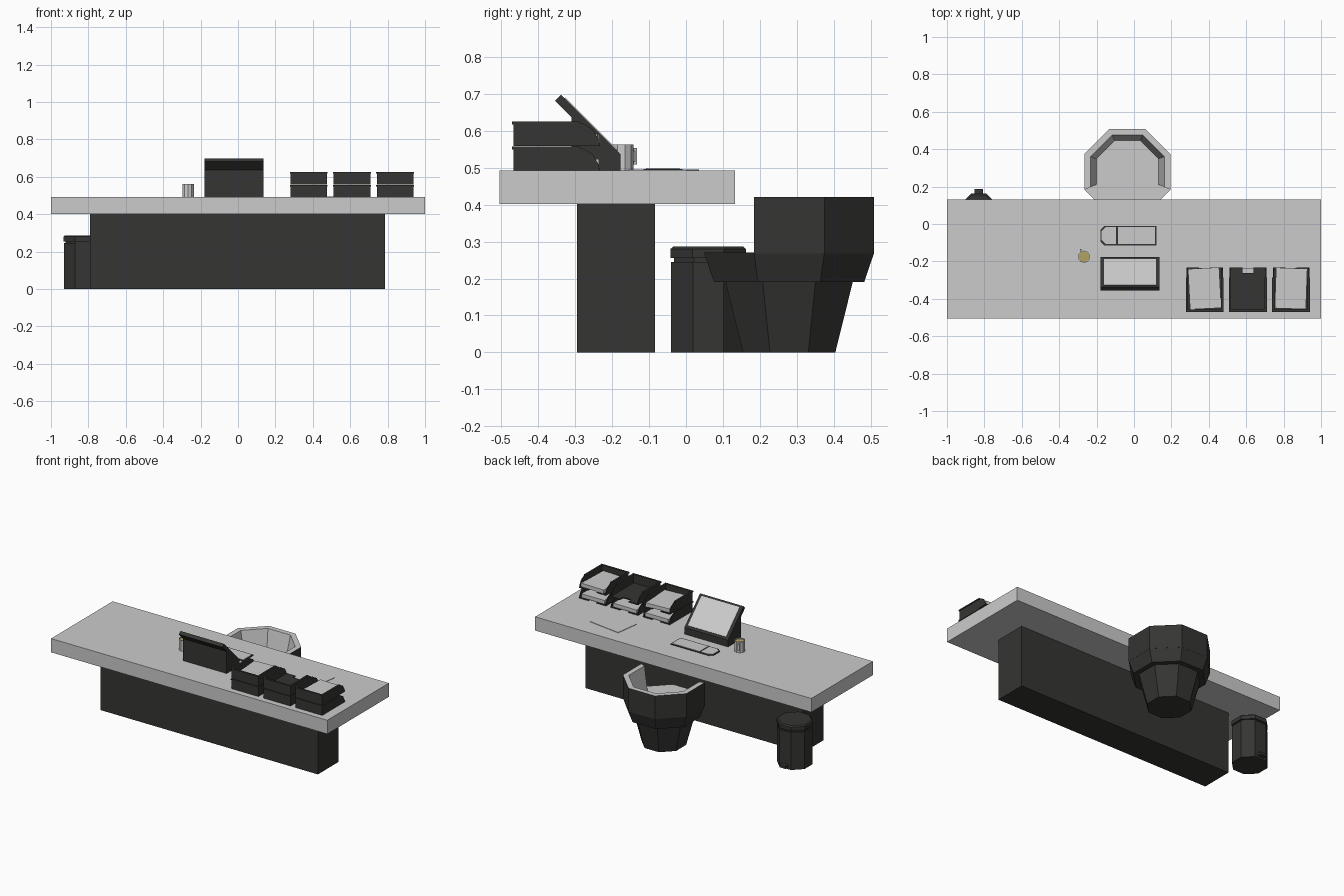
import bpy, bmesh, math
from mathutils import Matrix

if "Cube" in bpy.data.objects:
    bpy.data.objects.remove(bpy.data.objects["Cube"])


def material(name, r, g, b):
    m = bpy.data.materials.new(name)
    m.diffuse_color = (r, g, b, 1)
    m.use_nodes = True
    m.node_tree.nodes["Principled BSDF"].inputs["Base Color"].default_value = m.diffuse_color
    return m


DARK = material("dark", .035, .035, .033)
GOLD = material("gold", .45, .36, .12)
LIGHT = material("light", .8, .8, .8)


def finish(name, bm, *mats):
    bmesh.ops.recalc_face_normals(bm, faces=bm.faces)
    me = bpy.data.meshes.new(name)
    bm.to_mesh(me)
    bm.free()
    ob = bpy.data.objects.new(name, me)
    bpy.context.collection.objects.link(ob)
    for m in mats:
        if m:
            me.materials.append(m)
    return ob


def loft(name, rings, mats=(None,), slots=None, caps=(0, 0)):
    """Skin a list of closed rings; slots gives a material per ring edge."""
    bm = bmesh.new()
    vs = [[bm.verts.new(p) for p in r] for r in rings]
    n = len(rings[0])
    for a, b in zip(vs, vs[1:]):
        for j in range(n):
            f = bm.faces.new((a[j], a[(j + 1) % n], b[(j + 1) % n], b[j]))
            f.material_index = slots[j] if slots else 0
    for ring, slot in ((vs[0], caps[0]), (vs[-1], caps[1])):
        bm.faces.new(ring).material_index = slot
    return finish(name, bm, *mats)


def box(name, x0, x1, y0, y1, z0, z1, mat=None, turn=0):
    bm = bmesh.new()
    bmesh.ops.create_cube(bm, size=1)
    bm.transform(Matrix.Translation(((x0 + x1) / 2, (y0 + y1) / 2, (z0 + z1) / 2))
                 @ Matrix.Rotation(turn, 4, 'Z')
                 @ Matrix.Diagonal((x1 - x0, y1 - y0, z1 - z0, 1)))
    return finish(name, bm, mat)


def side_prism(name, yz, x0, x1, mat=None):
    return loft(name, [[(x, y, z) for y, z in yz] for x in (x0, x1)], (mat,))


def flat_prism(name, xy, z0, z1, mat=None):
    return loft(name, [[(x, y, z) for x, y in xy] for z in (z0, z1)], (mat,))


def ngon(cx, cy, apothem, z, n=8):
    r = apothem / math.cos(math.pi / n)
    return [(cx + r * math.cos((k - .5) * math.tau / n),
             cy + r * math.sin((k - .5) * math.tau / n), z) for k in range(n)]


def turned(name, cx, cy, profile, n=8, **kw):
    return loft(name, [ngon(cx, cy, a, z, n) for a, z in profile], **kw)


# Desk
box("desk_top", -1, 1, -.505, .132, .402, .492)
box("desk_base", -.79, .785, -.295, -.084, 0, .402, DARK)

# Tub chair: seat body, then wrap-around back
CX, CY = -.035, .279
turned("chair_seat", CX, CY, [(.125, 0), (.172, .19), (.203, .19), (.23, .27)],
       mats=(DARK, LIGHT), caps=(0, 1))
corners = [ngon(CX, CY, a, z) for a, z in ((.23, .268), (.23, .42), (.197, .42), (.166, .268))]
loft("chair_back", [[c[k] for c in corners] for k in range(6)],
     (DARK, LIGHT), slots=(0, 1, 1, 0))

# Waste bin
BX, BY = -.83, .06
turned("bin_body", BX, BY, [(.1, 0), (.1, .245)], mats=(DARK,))
turned("bin_neck", BX, BY, [(.093, .24), (.093, .26)], mats=(DARK,))
turned("bin_lid", BX, BY, [(.102, .255), (.102, .28), (.094, .287)], mats=(DARK,))
box("bin_pedal", BX - .022, BX + .022, BY + .09, BY + .127, .012, .03, DARK)

# Computer screen leaning back at 45 degrees
side_prism("monitor_body", [(-.355, .681), (-.338, .697), (-.177, .536), (-.177, .491),
                            (-.31, .491), (-.31, .636)], -.18, .135, DARK)
side_prism("monitor_screen", [(-.329, .686), (-.327, .690), (-.186, .549), (-.188, .545)],
           -.16, .117)

# Keyboard: dark rim with two light panels
def keyboard_outline(i, x1):
    a, b, y0, y1, c = -.18 + i, x1, -.115 + i, -.01 - i, .022
    return [(a, y0 + c), (a + c, y0), (b, y0), (b, y1), (a + c, y1), (a, y1 - c)]


flat_prism("keyboard_rim", keyboard_outline(0, .12), .491, .496, DARK)
flat_prism("keyboard_left_panel", keyboard_outline(.007, -.096), .495, .4985)
box("keyboard_right_panel", -.086, .113, -.108, -.017, .495, .4985)

# Loose sheet of paper
box("desk_paper", .455, .685, -.14, .02, .491, .495, turn=math.radians(-8))

# Mug with handle and drink
MX, MY = -.267, -.175
turned("mug", MX, MY, [(.031, .491), (.031, .562), (.027, .562), (.027, .548)], n=10)
turned("mug_drink", MX, MY, [(.0275, .545), (.0275, .556)], n=10, mats=(GOLD,))
for part, y0, y1, z0, z1 in (("top", .025, .045, .545, .553), ("grip", .038, .045, .515, .547),
                             ("bottom", .025, .045, .509, .517)):
    ob = box("mug_handle_" + part, -.005, .005, y0, y1, z0, z1)
    ob.location = (MX, MY, 0)
    ob.rotation_euler.z = math.radians(25)


# Letter trays: three stacks of two
def tray(label, x0, x1, z, paper_turn):
    yb, yf, t, m = -.467, -.232, .006, (x0 + x1) / 2
    wall = [(yb, z), (yf - .005, z), (yf - .005, z + .018), (yf - .02, z + .045),
            (yf - .05, z + .062), (yb, z + .062)]
    for s, x in (("left", x0), ("right", x1 - t)):
        side_prism(f"tray_{s}_wall_{label}", wall, x, x + t, DARK)
        box(f"tray_{s}_lip_{label}", x - .003, x + t + .003, yb, yf - .055, z + .058, z + .066, DARK)
    box(f"tray_back_wall_{label}", x0, x1, yb, yb + t, z, z + .062, DARK)
    box(f"tray_back_lip_{label}", x0 - .003, x1 + .003, yb - .004, yb + t + .003,
        z + .058, z + .066, DARK)
    # Floor with a finger notch at the front
    flat_prism(f"tray_floor_{label}", [(x0, yb), (x1, yb), (x1, yf), (m + .03, yf),
               (m + .03, yf - .03), (m - .03, yf - .03), (m - .03, yf), (x0, yf)],
               z, z + .008, DARK)
    if paper_turn is not None:
        box(f"tray_paper_{label}", x0 + .014, x1 - .014, yb + .014, yf - .004,
            z + .008, z + .032, turn=math.radians(paper_turn))


for i, (x0, x1, turn) in enumerate(((.28, .475, 3), (.51, .708, None), (.742, .937, -2))):
    tray(f"lower_{i + 1}", x0, x1, .491, 0)
    tray(f"upper_{i + 1}", x0, x1, .559, turn)
